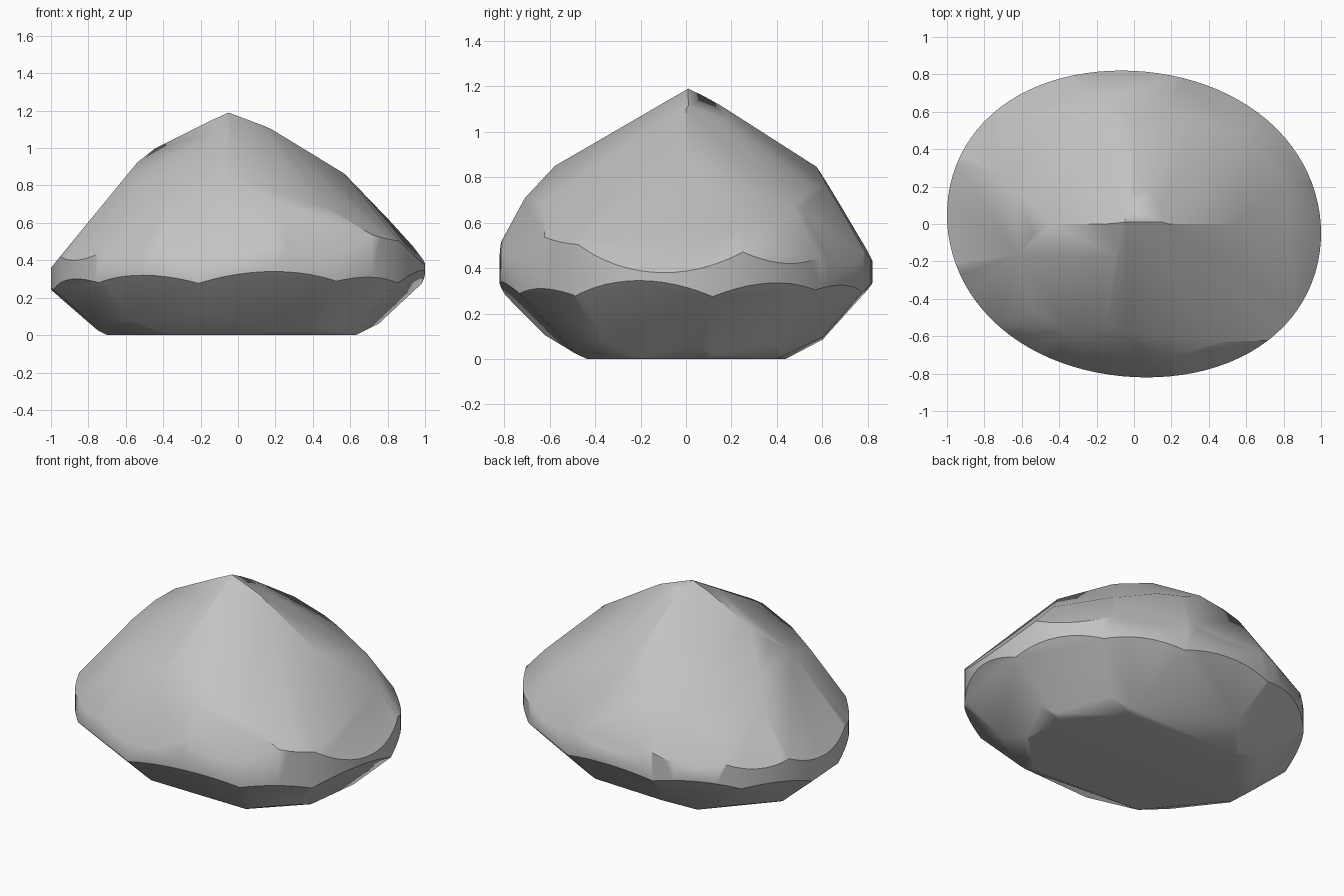
import bpy, bmesh
from math import sin, cos, radians
from mathutils import Vector

cube = bpy.data.objects.get("Cube")
if cube:
    bpy.data.objects.remove(cube)

WIDTH, SKEW, BULGE = 0.82, 0.06, 0.014
APEX = Vector((-0.05, 0.01, 1.19))


def rim(t):
    """Point on the slightly squared oval outline and its outward direction."""
    point = Vector((cos(t), WIDTH * sin(t - SKEW), 0)) * (1 + BULGE * sin(2 * t) ** 2)
    normal = Vector((WIDTH * cos(t - SKEW), sin(t), 0)).normalized()
    return point, normal


def grind(bm, point, normal):
    """Cut one flat facet, then close the solid again as a clean convex shell."""
    geom = bm.verts[:] + bm.edges[:] + bm.faces[:]
    bmesh.ops.bisect_plane(bm, geom=geom, dist=1e-5, plane_co=point,
                           plane_no=normal, clear_outer=True)
    corners = [v.co.copy() for v in bm.verts]
    bm.clear()
    for co in corners:
        bm.verts.new(co)
    bmesh.ops.remove_doubles(bm, verts=bm.verts[:], dist=0.0005)
    bmesh.ops.convex_hull(bm, input=bm.verts[:])
    loose = [v for v in bm.verts if not v.link_faces]
    bmesh.ops.delete(bm, geom=loose, context='VERTS')
    bmesh.ops.dissolve_limit(bm, angle_limit=radians(0.3),
                             verts=bm.verts[:], edges=bm.edges[:])


def facet(bm, degrees, height, slope, up=1):
    point, normal = rim(radians(degrees))
    point.z = height
    grind(bm, point, normal * slope + Vector((0, 0, up)))


# Oval blank with a thin upright girdle
bm = bmesh.new()
bmesh.ops.create_cone(bm, cap_ends=True, segments=96, radius1=1, radius2=1, depth=1.2)
for v in bm.verts:
    t = Vector((v.co.x, v.co.y)).angle_signed(Vector((1, 0)))
    point = rim(t)[0]
    v.co = (point.x, point.y, v.co.z + 0.6)

# Small facets around the peak: fall along x and y
for x, y in [(.38, .42), (-.4, .42), (-.4, -.5), (.38, -.3), (.25, -.58), (-.1, -.58)]:
    grind(bm, APEX, Vector((x, y, 1)))

# Broad crown facets in the four quarters, leaving ridges between: height, fall
for height, x, y in [(1.21, .61, -.38), (1.21, .61, .42), (1.21, .5, .55),
                     (1.21, .33, .64), (1.22, -.5, .57), (1.215, -.2, .64),
                     (1.22, -.5, -.53)]:
    grind(bm, Vector((0, 0, height)), Vector((x, y, 1)))

# Steep crown facets: angle, height at the girdle, slope
for degrees, height, slope in [(172, .498, .88), (-3, .38, 1.11), (-101, .4, 1.85),
                               (-64, .45, 2), (36, .42, 1.4), (62, .42, 1.6),
                               (92, .43, 1.7), (124, .42, 1.5), (150, .4, 1.3),
                               (180, .36, 1.22), (-152, .4, 1.3), (-128, .42, 1.6)]:
    facet(bm, degrees, height, slope)

# Underside facets below the girdle: angle, height at the girdle, slope
for degrees, height, slope in [(-10, .345, 1), (31, .335, 1), (-47, .31, 1),
                               (-80, .34, 1.04), (-119, .32, 1), (-150, .3, .95),
                               (183, .25, .88), (152, .3, .95), (122, .33, 1.05),
                               (92, .335, 1.12), (60, .325, 1.05)]:
    facet(bm, degrees, height, slope, up=-1)

# Shallow facets around the flat base
for degrees, height in [(-38, .19), (0, .185), (38, .19), (90, .2), (145, .19),
                        (180, .15), (215, .19), (270, .2)]:
    facet(bm, degrees, height, .5, up=-1)

bmesh.ops.recalc_face_normals(bm, faces=bm.faces[:])
mesh = bpy.data.meshes.new("faceted_stone")
bm.to_mesh(mesh)
bm.free()
stone = bpy.data.objects.new("faceted_stone", mesh)
bpy.context.collection.objects.link(stone)

# Plain grey stone
grey = bpy.data.materials.new("stone_grey")
grey.use_nodes = True
colour = (0.54, 0.54, 0.54, 1)
grey.diffuse_color = colour
grey.node_tree.nodes["Principled BSDF"].inputs["Base Color"].default_value = colour
mesh.materials.append(grey)

# Soft facet transitions with crisp main edges
bpy.ops.object.select_all(action='DESELECT')
stone.select_set(True)
bpy.context.view_layer.objects.active = stone
bpy.ops.object.shade_smooth_by_angle(angle=radians(35))
weighted = stone.modifiers.new("facet_normals", 'WEIGHTED_NORMAL')
weighted.keep_sharp = True
